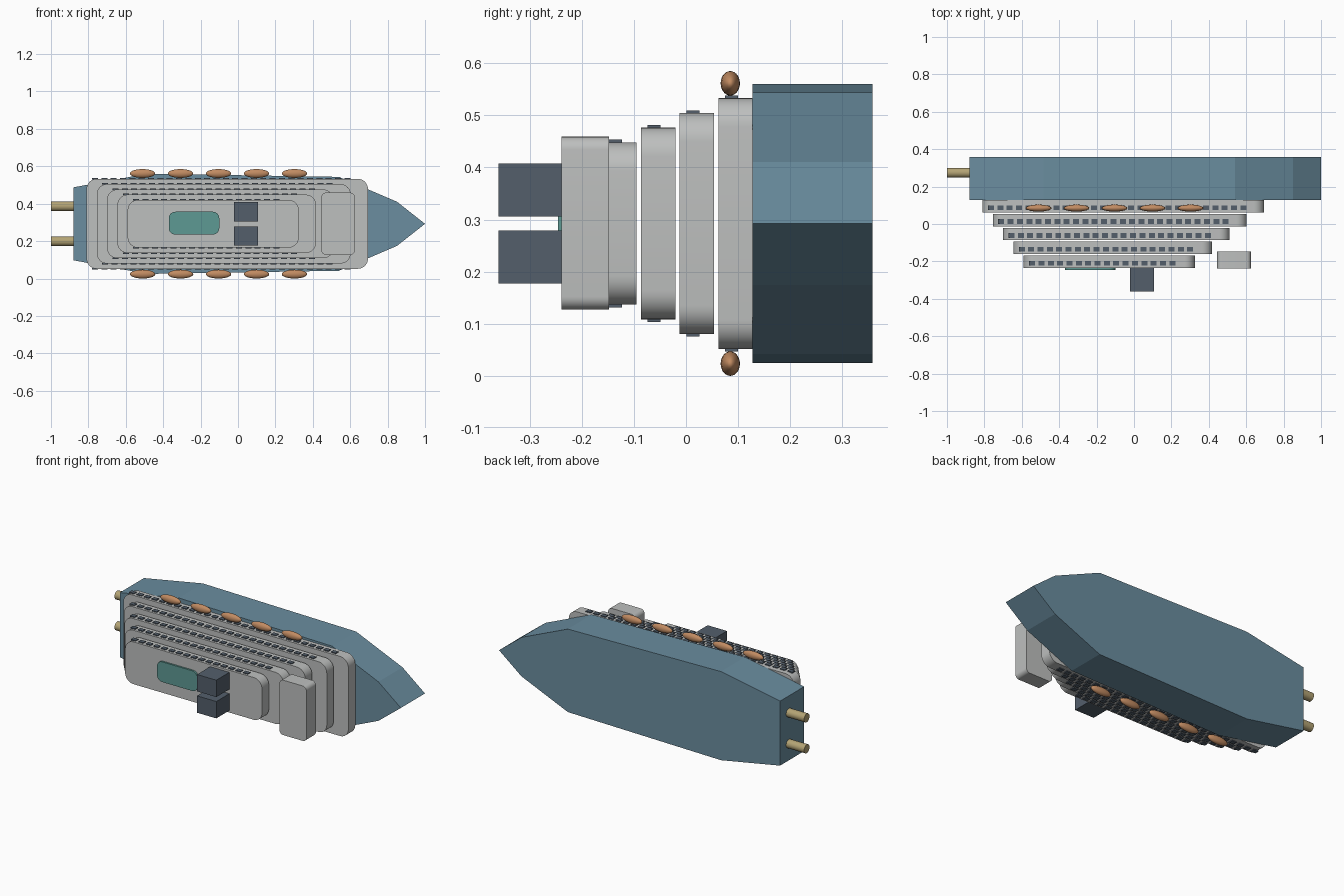
import bpy, math
from mathutils import Matrix

if "Cube" in bpy.data.objects:
    bpy.data.objects.remove(bpy.data.objects["Cube"])

ZC = 0.2925  # height of the ship's centre line


def material(name, rgb):
    m = bpy.data.materials.new(name)
    m.diffuse_color = (*[(c / 255) ** 2.2 for c in rgb], 1)
    m.use_nodes = True
    m.node_tree.nodes["Principled BSDF"].inputs["Base Color"].default_value = m.diffuse_color
    return m


HULL = material("sea blue", (106, 140, 158))
DECK = material("pale grey", (188, 190, 189))
DARK = material("dark slate", (84, 95, 107))
BOAT = material("copper orange", (192, 138, 98))
POOL = material("pool teal", (94, 152, 146))
SHAFT = material("brass", (178, 162, 116))


def mesh_object(name, verts, faces, mat):
    me = bpy.data.meshes.new(name)
    me.from_pydata(verts, [], faces)
    me.materials.append(mat)
    ob = bpy.data.objects.new(name, me)
    bpy.context.collection.objects.link(ob)
    return ob


def smooth(ob, degrees=35):
    bpy.ops.object.select_all(action='DESELECT')
    ob.select_set(True)
    bpy.context.view_layer.objects.active = ob
    bpy.ops.object.shade_smooth_by_angle(angle=math.radians(degrees))


def prism(name, outline, y0, y1, mat):
    """Counter-clockwise x-z outline extruded from y0 to y1."""
    n = len(outline)
    verts = [(x, y, z) for y in (y0, y1) for x, z in outline]
    faces = [tuple(range(n)), tuple(reversed(range(n, 2 * n)))]
    faces += [(i, i + n, (i + 1) % n + n, (i + 1) % n) for i in range(n)]
    return mesh_object(name, verts, faces, mat)


def rounded(x0, x1, z0, z1, r, steps=8):
    corners = [(x1 - r, z1 - r), (x0 + r, z1 - r), (x0 + r, z0 + r), (x1 - r, z0 + r)]
    return [(cx + r * math.cos(a), cz + r * math.sin(a))
            for q, (cx, cz) in enumerate(corners)
            for a in [(q + s / steps) * math.pi / 2 for s in range(steps + 1)]]


# hull: mirrored outline, pointed bow
side = [(0.85, 0.118), (0.54, 0.251), (-0.485, 0.268), (-0.88, 0.195)]
outline = [(1.0, ZC)] + [(x, ZC + h) for x, h in side]
outline += [(x, ZC - h) for x, h in reversed(side)]
prism("hull", outline, 0.128, 0.358, HULL)

# stepped decks, each with a row of windows on both long sides
for i in range(5):
    x0, x1 = -0.81 + 0.055 * i, 0.695 - 0.0925 * i
    half, y = 0.2405 - 0.0282 * i, 0.062 - 0.0743 * i
    deck = prism(f"deck_{i + 1}", rounded(x0, x1, ZC - half, ZC + half, 0.055),
                 y, y + 0.066, DECK)
    smooth(deck)
    verts, faces = [], []
    count = round((x1 - x0 - 0.1) / 0.05)
    for k in range(count):
        wx = x0 + 0.045 + 0.05 * k
        for s in (-1, 1):
            b = len(verts)
            za, zb = sorted((ZC + s * (half - 0.003), ZC + s * (half + 0.005)))
            verts += [(wx + dx, y + dy, z) for z in (za, zb)
                      for dx, dy in ((-.016, .013), (.016, .013), (.016, .038), (-.016, .038))]
            faces += [(b + 3, b + 2, b + 1, b), (b + 4, b + 5, b + 6, b + 7)]
            faces += [(b + j, b + (j + 1) % 4, b + (j + 1) % 4 + 4, b + j + 4) for j in range(4)]
    mesh_object(f"windows_{i + 1}", verts, faces, DARK)

# bridge block near the bow
smooth(prism("bridge", rounded(0.445, 0.625, 0.127, 0.459, 0.025), -0.239, -0.148, DECK))

# swimming pool on the uppermost deck
smooth(prism("pool", rounded(-0.37, -0.10, 0.235, 0.357, 0.035), -0.246, -0.23, POOL))

# pair of square funnels
for s in (-1, 1):
    c = ZC + s * 0.0645
    prism("funnel", [(0.107, c - .051), (0.107, c + .051), (-0.022, c + .051), (-0.022, c - .051)],
          -0.36, -0.232, DARK)

# lifeboats and propeller shafts, mirrored about the centre line
for s in (-1, 1):
    for k in range(5):
        bpy.ops.mesh.primitive_uv_sphere_add(segments=24, ring_count=14, radius=1)
        boat = bpy.context.object
        boat.name = "lifeboat"
        boat.data.transform(Matrix.Translation((-0.51 + 0.203 * k, 0.085, ZC + s * 0.269))
                            @ Matrix.Diagonal((0.068, 0.0185, 0.0235, 1)))
        boat.data.materials.append(BOAT)
        smooth(boat, 60)
    bpy.ops.mesh.primitive_cylinder_add(vertices=24, radius=0.026, depth=0.14)
    shaft = bpy.context.object
    shaft.name = "propeller_shaft"
    shaft.data.transform(Matrix.Translation((-0.93, 0.274, ZC + s * 0.0935))
                         @ Matrix.Rotation(math.pi / 2, 4, 'Y'))
    shaft.data.materials.append(SHAFT)
    smooth(shaft)
